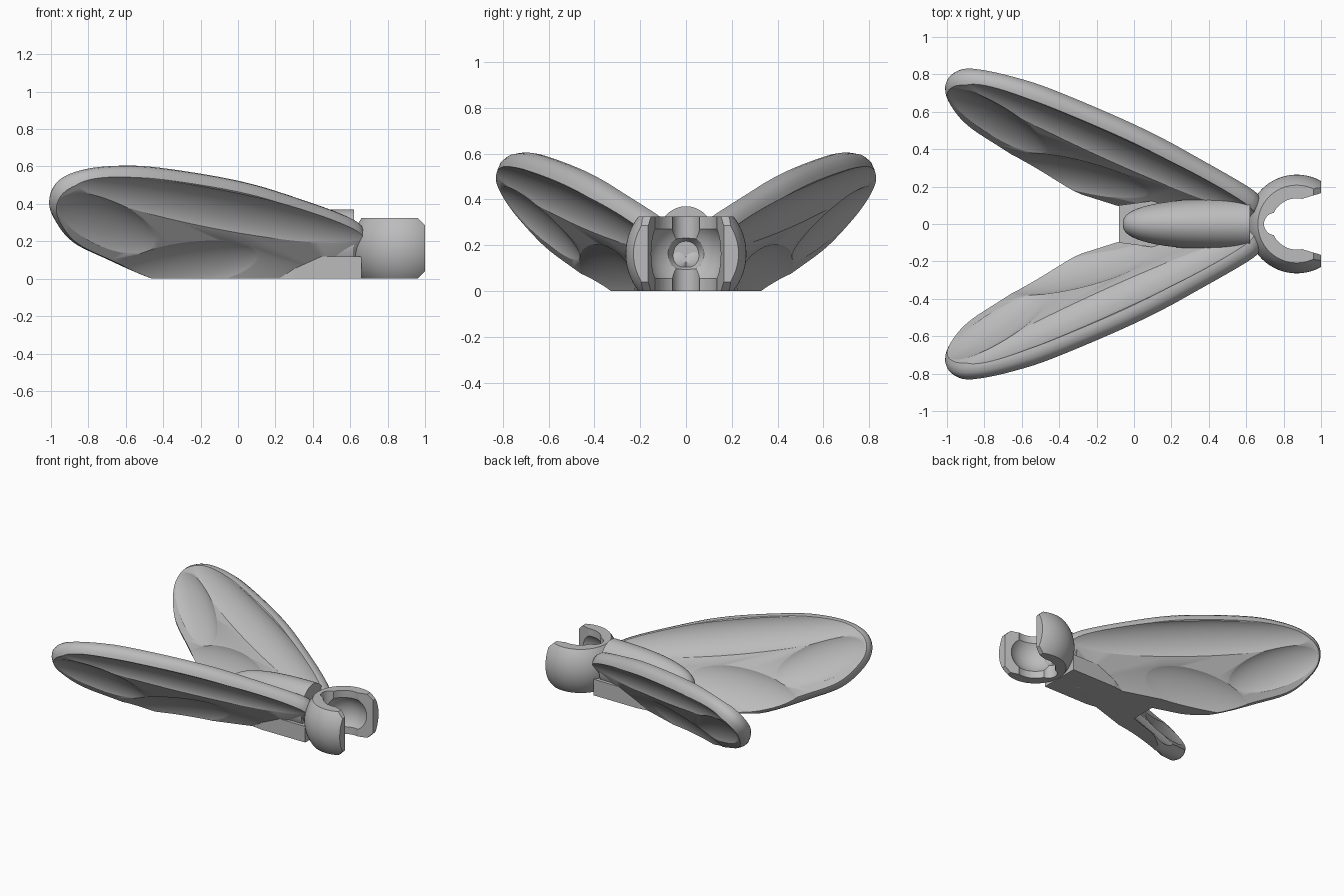
import bpy, bmesh, math
from mathutils import Vector, Matrix

if "Cube" in bpy.data.objects:
    bpy.data.objects.remove(bpy.data.objects["Cube"], do_unlink=True)

grey = bpy.data.materials.new("plain_grey")
grey.use_nodes = True
grey.diffuse_color = (0.5, 0.5, 0.5, 1)
grey.node_tree.nodes["Principled BSDF"].inputs["Base Color"].default_value = (0.5, 0.5, 0.5, 1)


def finish(name, bm):
    bmesh.ops.recalc_face_normals(bm, faces=bm.faces)
    mesh = bpy.data.meshes.new(name)
    bm.to_mesh(mesh)
    bm.free()
    mesh.materials.append(grey)
    ob = bpy.data.objects.new(name, mesh)
    bpy.context.collection.objects.link(ob)
    return ob


def loft(name, rings):
    """Skin a list of equal point rings and cap both ends."""
    bm = bmesh.new()
    vs = [[bm.verts.new(p) for p in ring] for ring in rings]
    n = len(vs[0])
    for a, b in zip(vs, vs[1:]):
        for i in range(n):
            bm.faces.new((a[i], a[(i + 1) % n], b[(i + 1) % n], b[i]))
    bm.faces.new(vs[0])
    bm.faces.new(vs[-1])
    return finish(name, bm)


def prism(name, points, push):
    pts = [Vector(p) for p in points]
    return loft(name, [pts, [p + Vector(push) for p in pts]])


def ball(name, matrix, seg=64):
    bm = bmesh.new()
    bmesh.ops.create_uvsphere(bm, u_segments=seg, v_segments=seg // 2, radius=1, matrix=matrix)
    return finish(name, bm)


def rod(name, center, radius, depth, turn=Matrix(), end=None):
    bm = bmesh.new()
    bmesh.ops.create_cone(bm, cap_ends=True, segments=48, radius1=radius,
                          radius2=radius if end is None else end, depth=depth,
                          matrix=Matrix.Translation(center) @ turn)
    return finish(name, bm)


def bake(ob):
    dg = bpy.context.evaluated_depsgraph_get()
    mesh = bpy.data.meshes.new_from_object(ob.evaluated_get(dg))
    ob.modifiers.clear()
    ob.data = mesh


def boolean(ob, cutter, op="DIFFERENCE"):
    m = ob.modifiers.new("cut", "BOOLEAN")
    m.operation, m.object, m.solver = op, cutter, "EXACT"
    bake(ob)
    bpy.data.objects.remove(cutter, do_unlink=True)


def cut_ground(ob):
    boolean(ob, prism("ground_cutter", [(-2, -2, 0), (2, -2, 0), (2, 2, 0), (-2, 2, 0)], (0, 0, -1)))


def smooth(ob, angle=30):
    bpy.ops.object.select_all(action="DESELECT")
    ob.select_set(True)
    bpy.context.view_layer.objects.active = ob
    bpy.ops.object.shade_smooth_by_angle(angle=math.radians(angle))


# Wing plane: leaning outward and swept away from the socket
THICK = 0.11
NORMAL = Vector((0.316, -1, -0.699)).normalized()


def slope(x, z):
    return Vector((x, 0.316 * x - 0.699 * z, z))


def on_wing(x, z):
    return slope(x, z) + Vector((0, -0.208, 0))


def spline(points, steps=6):
    out, n = [], len(points)
    for i in range(n):
        a, b, c, d = (Vector(points[(i + k) % n]) for k in (-1, 0, 1, 2))
        for s in range(steps):
            t = s / steps
            out.append(0.5 * (2 * b + (c - a) * t + (2 * a - 5 * b + 4 * c - d) * t * t
                              + (3 * b - a - 3 * c + d) * t ** 3))
    return out


outline = spline([(.64, .25), (.3, .38), (0, .465), (-.4, .53), (-.62, .54), (-.8, .52), (-.92, .47),
                  (-.97, .39), (-.95, .3), (-.86, .19), (-.68, .1), (-.45, 0), (-.2, -.07),
                  (.2, -.08), (.64, .06), (.65, .16)])
rings = []
for depth, swell in ((0, 0), (.15, .01), (.35, .02), (.6, .022), (.85, .012), (1, 0)):
    ring = []
    for i, p in enumerate(outline):
        tangent = (outline[(i + 1) % len(outline)] - outline[i - 1]).normalized()
        q = p + Vector((tangent.y, -tangent.x)) * swell
        ring.append(on_wing(q.x, q.y) - NORMAL * THICK * depth)
    rings.append(ring)
wing = loft("wings", rings)

# Scooped cells on both wing faces: centre, half length, half width, tilt
cells = [(-.1, .37, .79, .105, -.19), (-.70, .295, .285, .125, -.42), (-.27, .075, .385, .12, .13)]
for x, z, a, b, tilt in cells:
    c, s = math.cos(tilt), math.sin(tilt)
    for side in (1, -1):
        middle = on_wing(x, z) - NORMAL * THICK * (side < 0) + NORMAL * .054 * side
        m = Matrix((slope(c, s) * a / .8, slope(-s, c) * b / .8, NORMAL * .09)).transposed().to_4x4()
        boolean(wing, ball("scoop_cutter", Matrix.Translation(middle) @ m))
cut_ground(wing)
mirror = wing.modifiers.new("mirror", "MIRROR")
mirror.use_axis = (False, True, False)
mirror.use_mirror_merge = False
center = bpy.data.objects.new("mirror_center", None)
bpy.context.collection.objects.link(center)
mirror.mirror_object = center
bake(wing)
bpy.data.objects.remove(center)
smooth(wing)

# Body with a blunt rounded nose
rings = []
for i in range(25):
    k = 1 - math.cos(i / 24 * math.pi / 2)
    x = -.06 + .68 * k
    r = max(.004, (1 - (1 - k) ** 2.5) ** .4)
    rings.append([(x, .14 * r * math.cos(t), .195 + .175 * r * math.sin(t))
                  for t in (j * math.tau / 48 for j in range(48))])
body = loft("body", rings)
smooth(body, 40)

# Flat-bottomed neck joining wings, body and socket
prism("neck", [(-.08, -.1, 0), (.3, -.15, 0), (.66, -.15, 0), (.66, .15, 0), (.3, .15, 0), (-.08, .1, 0)],
      (0, 0, .12))

# Socket: truncated ball with an open mouth
MID = Vector((.87, 0, .1625))
socket = ball("socket", Matrix.Translation(MID) @ Matrix.Scale(.264, 4))
boolean(socket, prism("trim", [(.5, -.4, 0), (.96, -.4, 0), (1, -.4, .04), (1, -.4, .285),
                               (.96, -.4, .325), (.5, -.4, .325)], (0, .8, 0)), "INTERSECT")
boolean(socket, ball("cavity_cutter", Matrix.Translation(MID) @ Matrix.Scale(.175, 4)))
boolean(socket, rod("opening_cutter", MID, .137, .6))
boolean(socket, prism("mouth_cutter", [(.9, -.135, -.1), (1.05, -.18, -.1), (1.05, .18, -.1),
                                       (.9, .135, -.1)], (0, 0, .6)))
boolean(socket, rod("groove_cutter", (.755, 0, .1625), .06, .6))
sideways = Matrix.Rotation(math.pi / 2, 4, "Y")
boolean(socket, rod("seat_cutter", (.73, 0, .1625), .055, .12, sideways, .12))
smooth(socket)
